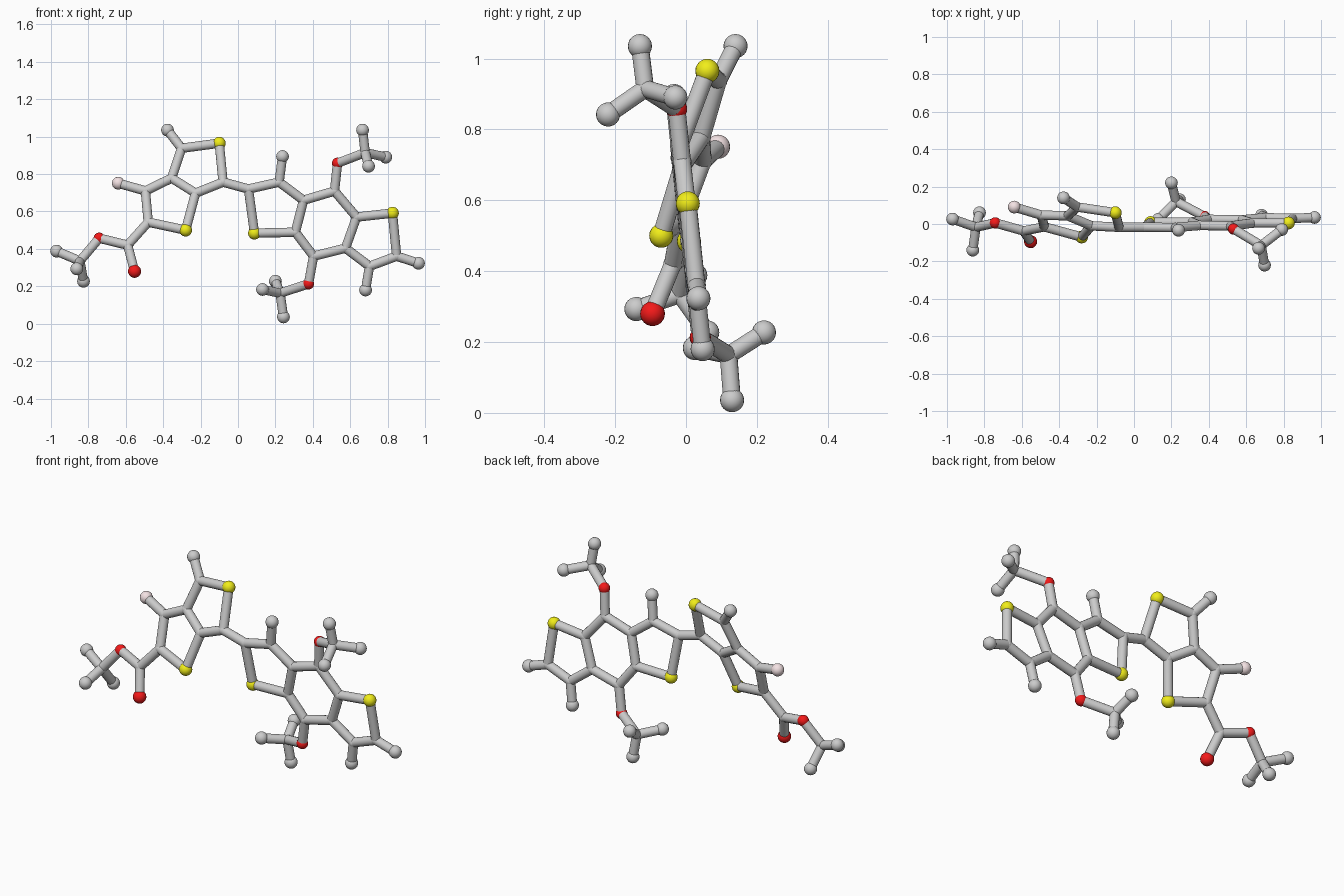
import bpy
from mathutils import Vector

if "Cube" in bpy.data.objects:
    bpy.data.objects.remove(bpy.data.objects["Cube"])

BOND_R = 0.025


def material(name, rgb):
    m = bpy.data.materials.new(name)
    m.diffuse_color = (*rgb, 1)
    m.use_nodes = True
    m.node_tree.nodes["Principled BSDF"].inputs["Base Color"].default_value = m.diffuse_color
    return m


RED = material("oxygen_red", (0.9, 0.01, 0.01))
YELLOW = material("sulfur_yellow", (0.88, 0.85, 0.01))
PINK = material("fluorine_pink", (0.9, 0.76, 0.77))

# kind: radius, material, plain name
KINDS = {
    "C": (0.0265, None, "carbon_joint"),
    "M": (0.034, None, "end_atom"),
    "O": (0.030, RED, "oxygen_atom"),
    "Q": (0.035, RED, "oxygen_atom"),
    "S": (0.034, YELLOW, "sulfur_atom"),
    "F": (0.034, PINK, "fluorine_atom"),
}


# each half of the molecule lies in its own tilted plane
def left_plane(x, z):
    return -0.303 - 0.197 * x + 0.356 * z


def right_plane(x, z):
    return 0.0586 + 0.011 * x - 0.106 * z


# name: (kind, x, z) or (kind, x, z, y) for atoms out of the plane
LEFT = {
    "c2": ("C", -.48, .543), "s1": ("S", -.28, .50), "c6a": ("C", -.227, .698),
    "c3a": ("C", -.355, .778), "c3": ("C", -.495, .71), "f": ("F", -.64, .751),
    "c4": ("C", -.302, .938), "h4": ("M", -.377, 1.035), "s5": ("S", -.10, .965),
    "c6": ("C", -.08, .757), "cc": ("C", -.59, .42), "oc": ("Q", -.553, .28),
    "oe": ("O", -.742, .457), "me": ("C", -.845, .335), "m1": ("M", -.97, .388),
    "m2": ("M", -.862, .293, -.14), "m3": ("M", -.826, .227, .06),
}
RIGHT = {
    "k2": ("C", .056, .72), "ks": ("S", .088, .484), "k3": ("C", .22, .757),
    "kh": ("M", .238, .894), "k3a": ("C", .35, .66), "k7a": ("C", .307, .489),
    "k4": ("C", .516, .709), "ko": ("O", .532, .858), "km": ("C", .68, .915, -.115),
    "n1": ("M", .666, 1.035, -.13), "n2": ("M", .79, .89, -.03),
    "n3": ("M", .698, .842, -.22), "k5": ("C", .634, .57), "k6": ("C", .575, .404),
    "k7": ("C", .404, .361), "po": ("O", .377, .213), "pm": ("C", .225, .163, .12),
    "p1": ("M", .131, .183, .025), "p2": ("M", .243, .036, .13),
    "p3": ("M", .20, .227, .22), "rs": ("S", .826, .591), "r8": ("C", .848, .361),
    "r9": ("C", .703, .307), "h8": ("M", .965, .323), "h9": ("M", .682, .18),
}
# chains of bonded atoms
CHAINS = """c2 s1 c6a c3a c3 c2 cc oe me m1; cc oc; me m2; me m3; c3 f;
c3a c4 s5 c6 c6a; c4 h4; c6 k2 ks k7a k3a k3 k2; k3 kh;
k3a k4 k5 k6 k7 k7a; k4 ko km n1; km n2; km n3; k7 po pm p1; pm p2; pm p3;
k5 rs r8 r9 k6; r8 h8; r9 h9"""


def finish(name, mat=None):
    ob = bpy.context.object
    ob.name = name
    if mat:
        ob.data.materials.append(mat)
    bpy.ops.object.shade_smooth_by_angle()


# atoms
pos = {}
for table, plane in ((LEFT, left_plane), (RIGHT, right_plane)):
    for key, (kind, x, z, *y) in table.items():
        pos[key] = Vector((x, y[0] if y else plane(x, z), z))
        radius, mat, name = KINDS[kind]
        bpy.ops.mesh.primitive_uv_sphere_add(segments=20, ring_count=12,
                                             radius=radius, location=pos[key])
        finish(name, mat)

# bonds
for chain in CHAINS.split(";"):
    keys = chain.split()
    for a, b in zip(keys, keys[1:]):
        d = pos[b] - pos[a]
        bpy.ops.mesh.primitive_cylinder_add(
            vertices=16, radius=BOND_R, depth=d.length,
            location=(pos[a] + pos[b]) / 2,
            rotation=d.to_track_quat('Z', 'Y').to_euler())
        finish("bond")
